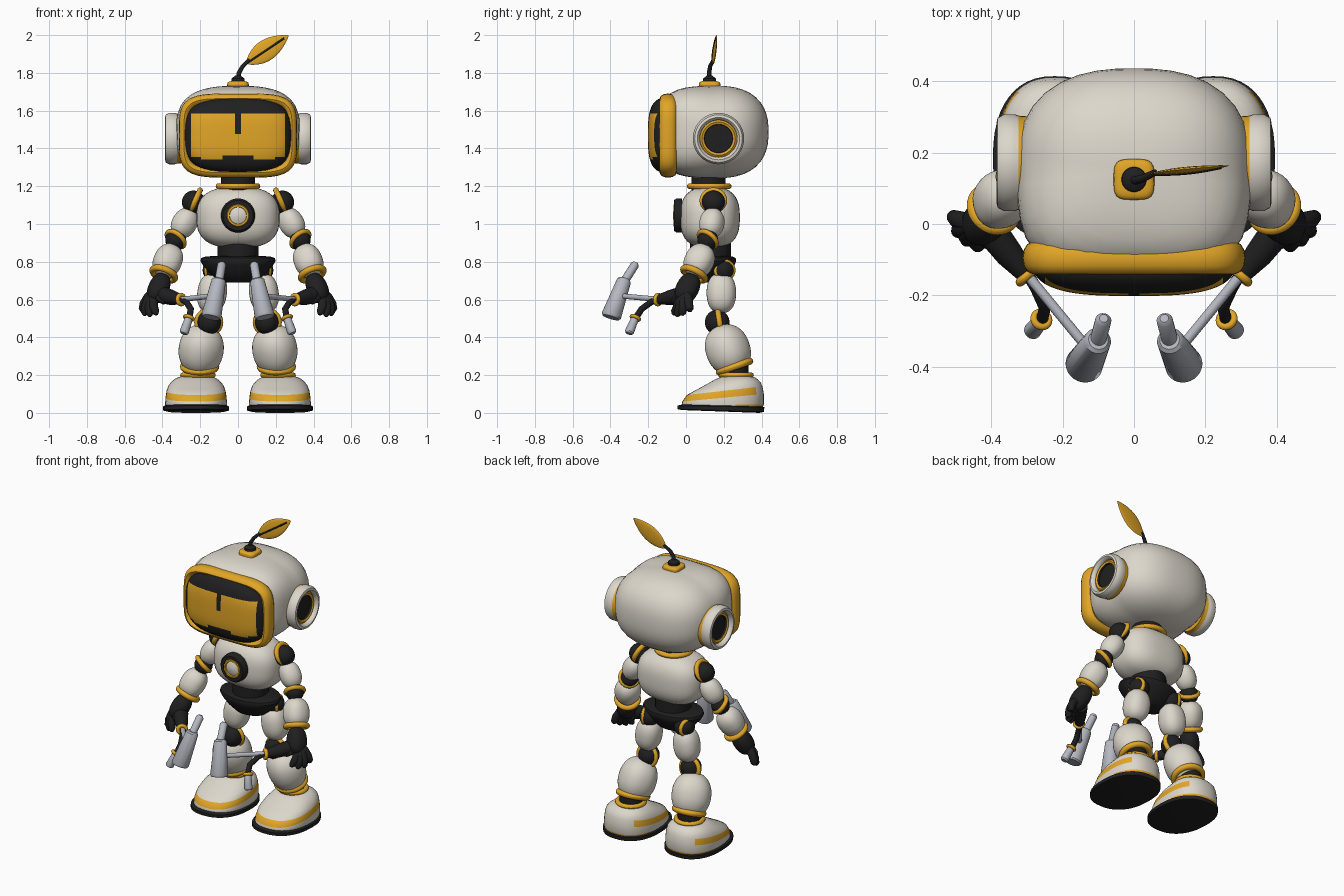
import bpy, bmesh, math
from mathutils import Vector as V

if "Cube" in bpy.data.objects:
    bpy.data.objects.remove(bpy.data.objects["Cube"])

COLOURS = {"shell_white": (0.72, 0.68, 0.60), "trim_gold": (0.76, 0.38, 0.02),
           "joint_black": (0.014, 0.014, 0.015), "tool_grey": (0.46, 0.48, 0.53)}
MATS = []
for label, rgb in COLOURS.items():
    m = bpy.data.materials.new(label)
    m.use_nodes = True
    m.diffuse_color = (*rgb, 1)
    m.node_tree.nodes["Principled BSDF"].inputs["Base Color"].default_value = (*rgb, 1)
    MATS.append(m)
WHITE, GOLD, BLACK, GREY = range(4)
TAU = math.tau


def finish(name, bm):
    bmesh.ops.recalc_face_normals(bm, faces=bm.faces[:])
    me = bpy.data.meshes.new(name)
    used = sorted({f.material_index for f in bm.faces})
    for f in bm.faces:
        f.smooth = True
        f.material_index = used.index(f.material_index)
    bm.to_mesh(me)
    bm.free()
    for i in used:
        me.materials.append(MATS[i])
    me.set_sharp_from_angle(angle=math.radians(40))
    ob = bpy.data.objects.new(name, me)
    bpy.context.scene.collection.objects.link(ob)
    return ob


def loft(name, rings, rule, closed=False):
    """Skin a list of rings; rule(band, centre) gives the colour."""
    bm = bmesh.new()
    rows = [[bm.verts.new(p) for p in ring] for ring in rings]
    n = len(rows[0])
    for i in range(len(rows) if closed else len(rows) - 1):
        a, b = rows[i], rows[(i + 1) % len(rows)]
        for j in range(n):
            k = (j + 1) % n
            f = bm.faces.new((a[j], a[k], b[k], b[j]))
            f.material_index = rule(i, f.calc_center_median())
    if not closed:
        bm.faces.new(rows[0]).material_index = rule(0, rows[0][0].co)
        bm.faces.new(rows[-1]).material_index = rule(len(rows) - 2, rows[-1][0].co)
    return finish(name, bm)


def lathe(name, profile, origin, axis, squash=1, n=40):
    """Turn (radius, height, colour) steps around an axis."""
    a = V(axis).normalized()
    ref = V((0, 0, 1)) if abs(a.y) > 0.9 else V((0, 1, 0))
    v = (ref - a * ref.dot(a)).normalized()
    u = v.cross(a)
    rings = [[V(origin) + a * h + (u * math.cos(t * TAU / n) + v * squash * math.sin(t * TAU / n)) * max(r, 0.001)
              for t in range(n)] for r, h, c in profile]
    return loft(name, rings, lambda i, c: profile[i + 1][2])


def torus(name, origin, axis, major, minor, mat=GOLD):
    prof = [(major + minor * math.cos(k * TAU / 14), minor * math.sin(k * TAU / 14), mat) for k in range(15)]
    return lathe(name, prof, origin, axis)


def ball(name, origin, radii, mat, power=2, axis=(0, 0, 1), front=0):
    """Ellipsoid, boxier with a higher power; front squares off the -y side."""
    bm = bmesh.new()
    bmesh.ops.create_uvsphere(bm, u_segments=40, v_segments=24, radius=1)
    turn = V((0, 0, 1)).rotation_difference(V(axis))
    for v in bm.verts:
        d = v.co.normalized()
        p = power + front * max(0, -d.y)
        d /= sum(abs(c) ** p for c in d) ** (1 / p)
        v.co = turn @ V((d[i] * radii[i] for i in range(3))) + V(origin)
    for f in bm.faces:
        f.material_index = mat
    return finish(name, bm)


def tube(name, pts, radii, mat, flat=1, side=(0, 1, 0), n=16):
    """Sweep an ellipse along points; flat scales it along side."""
    pts = [V(p) for p in pts]
    rings = []
    for i, p in enumerate(pts):
        t = (pts[min(i + 1, len(pts) - 1)] - pts[max(i - 1, 0)]).normalized()
        s = V(side) - t * V(side).dot(t)
        s.normalize()
        o = t.cross(s)
        rings.append([p + (s * flat * math.cos(k * TAU / n) + o * math.sin(k * TAU / n)) * radii[i] for k in range(n)])
    return loft(name, rings, lambda i, c: mat)


def spow(v, e):
    return math.copysign(abs(v) ** e, v)


# Head shell, visor rim and curved screen
ball("head", (0, 0.152, 1.487), (0.33, 0.285, 0.245), WHITE, 2.5, front=1.7)
rim = []
for k in range(72):
    c, s = math.cos(k * TAU / 72), math.sin(k * TAU / 72)
    mid = V((0.286 * spow(c, 0.42), -0.095, 1.468 + 0.196 * spow(s, 0.42)))
    out = V((c, 0, s))
    rim.append([mid + out * 0.027 * math.cos(q * TAU / 12) + V((0, 0.045 * math.sin(q * TAU / 12), 0)) for q in range(12)])
loft("visor_rim", rim, lambda i, c: GOLD, closed=True)


def screen_colour(x, z):
    x = abs(x)
    floor = 1.366 if x < 0.085 else 1.34 if x < 0.2 else 1.355
    slot = x < 0.015 and z > 1.475
    return GOLD if x < 0.253 and floor < z < 1.583 and not slot else BLACK


bm = bmesh.new()
bmesh.ops.create_grid(bm, x_segments=76, y_segments=56, size=1)
for v in bm.verts:
    f = 1 - abs(v.co.x) ** 3 - abs(v.co.y) ** 3
    v.co = V((v.co.x * 0.287, -0.09 - 0.112 * max(f, 0) ** (1 / 3), 1.47 + v.co.y * 0.2))
bmesh.ops.delete(bm, geom=[f for f in bm.faces if all(v.co.y > -0.0901 for v in f.verts)], context="FACES")
for f in bm.faces:
    c = f.calc_center_median()
    f.material_index = screen_colour(c.x, c.z)
finish("visor_screen", bm)

# Sprout on the crown
ball("sprout_base", (0, 0.125, 1.733), (0.057, 0.057, 0.024), GOLD, 4)
lathe("sprout_socket", [(0.036, 0, BLACK), (0.034, 0.025, BLACK), (0.015, 0.04, BLACK)], (0, 0.125, 1.745), (0, 0, 1))
tube("sprout_stem", [(0, 0.125, 1.76), (0.005, 0.122, 1.80), (0.025, 0.128, 1.835), (0.06, 0.145, 1.87)],
     [0.013, 0.012, 0.011, 0.009], BLACK)
base, tip = V((0.045, 0.14, 1.85)), V((0.266, 0.164, 1.998))
steps = [k / 20 for k in range(21)]
tube("leaf", [base.lerp(tip, t) for t in steps],
     [0.003 + 0.053 * math.sin(math.pi * t ** 0.9) ** 0.85 for t in steps], GOLD, flat=0.16)
tube("leaf_vein", [base.lerp(tip, t) + V((0, -0.008 * math.sin(math.pi * t), 0)) for t in steps[:19]], [0.005] * 19, BLACK)

# Neck, torso, chest dial, waist and pelvis
lathe("neck", [(0.09, 0, BLACK), (0.09, 0.11, BLACK)], (0, 0.12, 1.17), (0, 0, 1))
torus("collar", (0, 0.123, 1.2), (0, 0, 1), 0.102, 0.016)
ball("torso", (0, 0.127, 1.035), (0.22, 0.158, 0.162), WHITE, 2.7)
lathe("chest_dial", [(0.09, 0, BLACK), (0.09, 0.03, BLACK), (0.08, 0.043, BLACK), (0.06, 0.043, BLACK),
                     (0.06, 0.037, BLACK), (0.056, 0.046, GOLD), (0.046, 0.046, GOLD),
                     (0.044, 0.038, GOLD), (0.025, 0.046, WHITE), (0, 0.049, WHITE)], (0, -0.021, 1.045), (0, -1, 0))
lathe("waist", [(0.108, 0, BLACK), (0.108, 0.1, BLACK)], (0, 0.13, 0.8), (0, 0, 1))
lathe("pelvis", [(r, h, BLACK) for r, h in ((0.06, 0), (0.1, 0.01), (0.15, 0.05), (0.185, 0.09), (0.2, 0.115),
                                          (0.195, 0.13), (0.17, 0.138), (0.1, 0.142))],
      (0, 0.13, 0.69), (0, 0, 1), squash=0.68)


def foot_ring(zf, zb, yf, yb, hw, s):
    ring = []
    for k in range(48):
        c, d = math.cos(k * TAU / 48), math.sin(k * TAU / 48)
        t = (spow(d, 0.85) + 1) / 2
        ring.append(V((s * (0.222 + hw * spow(c, 0.85)), yf + (yb - yf) * t, zf + (zb - zf) * t)))
    return ring


SOLE = [(0.015, 0, -0.02, 0.39, 0.15), (0.02, 0.006, -0.045, 0.412, 0.174),
        (0.038, 0.03, -0.045, 0.415, 0.174), (0.045, 0.036, -0.02, 0.4, 0.16)]
FOOT = [(0.036, 0.028, -0.02, 0.405, 0.162), (0.044, 0.045, -0.022, 0.412, 0.164), (0.06, 0.1, -0.02, 0.412, 0.162),
        (0.095, 0.14, 0.005, 0.405, 0.156), (0.125, 0.162, 0.06, 0.395, 0.146), (0.155, 0.178, 0.115, 0.38, 0.128),
        (0.178, 0.19, 0.155, 0.36, 0.105), (0.19, 0.196, 0.185, 0.34, 0.078)]


def foot_colour(band, c):
    stripe = band == 2 and c.y < 0.37
    heel = band == 0 and c.y > 0.25
    return GOLD if stripe or heel else WHITE


for s, side in ((1, "left_"), (-1, "right_")):
    def P(x, y, z):
        return V((s * x, y, z))

    # Ear pods
    lathe(side + "ear", [(0.1, 0, GOLD), (0.13, 0.008, GOLD), (0.132, 0.034, GOLD), (0.136, 0.045, WHITE),
                         (0.136, 0.075, WHITE), (0.126, 0.093, WHITE), (0.112, 0.096, WHITE), (0.1, 0.085, WHITE),
                         (0.098, 0.07, WHITE), (0.088, 0.078, GOLD), (0.076, 0.072, GOLD),
                         (0.074, 0.06, BLACK), (0, 0.062, BLACK)], P(0.29, 0.172, 1.452), (s, 0, 0))

    # Arm
    ball(side + "shoulder", P(0.235, 0.145, 1.115), (0.062,) * 3, BLACK)
    torus(side + "shoulder_ring", P(0.225, 0.145, 1.125), P(1, 0, 0.45), 0.058, 0.015)
    ball(side + "upper_arm", P(0.283, 0.137, 1.005), (0.065, 0.064, 0.083), WHITE, 2.2, P(0.1, -0.03, -0.17))
    ball(side + "elbow", P(0.33, 0.115, 0.915), (0.055,) * 3, BLACK)
    torus(side + "elbow_ring", P(0.33, 0.115, 0.92), P(0.5, -0.5, -0.6), 0.053, 0.014)
    ball(side + "forearm", P(0.372, 0.07, 0.805), (0.077, 0.075, 0.092), WHITE, 2.3, P(0.07, -0.09, -0.18))
    torus(side + "cuff", P(0.393, 0.043, 0.735), P(0.07, -0.09, -0.18), 0.063, 0.017)

    # Hand with spread fingers and thumb
    ball(side + "palm", P(0.42, 0.008, 0.66), (0.06, 0.055, 0.085), BLACK, 2.3, P(0.08, -0.1, -0.2))
    tips = ((0.508, 0.022, 0.535), (0.494, -0.022, 0.515), (0.465, -0.05, 0.51), (0.43, -0.068, 0.52), (0.375, -0.07, 0.585))
    for i, t in enumerate(tips):
        root, end = P(0.435, 0, 0.65), P(*t)
        pts = [root.lerp(end, q) + P(0.018 * math.sin(math.pi * q), 0, 0) for q in (0, 0.35, 0.65, 0.9, 1)]
        tube(side + "finger_%d" % (i + 1), pts, [0.026, 0.026, 0.024, 0.02, 0.008], BLACK)

    # Mallet and its curved lever
    tube(side + "tool_grip", [P(0.40, -0.02, 0.625), P(0.35, -0.085, 0.61), P(0.30, -0.145, 0.6)], [0.045, 0.04, 0.026], BLACK)
    torus(side + "grip_ring", P(0.302, -0.148, 0.6), P(-0.18, -0.21, 0.02), 0.024, 0.012)
    tube(side + "mallet_handle", [P(0.31, -0.13, 0.6), P(0.125, -0.355, 0.62)], [0.014, 0.014], GREY)
    tube(side + "mallet_head", [P(0.142, -0.398, 0.505), P(0.14, -0.395, 0.515), P(0.102, -0.328, 0.70), P(0.1, -0.325, 0.71)],
         [0.046, 0.053, 0.038, 0.028], GREY, n=28)
    tube(side + "mallet_peg", [P(0.102, -0.33, 0.69), P(0.086, -0.27, 0.785), P(0.085, -0.265, 0.797)], [0.023, 0.023, 0.012], GREY)
    tube(side + "lever", [P(0.31, -0.12, 0.605), P(0.275, -0.18, 0.59), P(0.25, -0.235, 0.55), P(0.258, -0.268, 0.5)],
         [0.017] * 4, BLACK)
    torus(side + "lever_ring", P(0.26, -0.268, 0.503), P(0.03, -0.035, -0.08), 0.022, 0.01)
    tube(side + "lever_end", [P(0.26, -0.27, 0.5), P(0.285, -0.3, 0.428), P(0.288, -0.303, 0.42)], [0.021, 0.025, 0.018], GREY)

    # Leg
    ball(side + "hip", P(0.125, 0.195, 0.755), (0.062,) * 3, BLACK)
    torus(side + "hip_ring", P(0.15, 0.205, 0.755), P(1, 0.3, 0), 0.045, 0.014)
    ball(side + "thigh", P(0.137, 0.187, 0.635), (0.078, 0.078, 0.108), WHITE, 2.3, P(0.03, 0, -0.2))
    ball(side + "knee", P(0.152, 0.165, 0.48), (0.062, 0.065, 0.066), BLACK)
    torus(side + "knee_ring", P(0.155, 0.178, 0.48), P(0, 1, 0.15), 0.062, 0.015)
    ball(side + "shin", P(0.195, 0.222, 0.335), (0.118, 0.112, 0.135), WHITE, 2.2, P(0.03, 0.09, -0.25))
    lathe(side + "ankle", [(0.072, 0, BLACK), (0.072, 0.12, BLACK)], P(0.21, 0.26, 0.14), (0, 0, 1))
    torus(side + "shin_ring", P(0.203, 0.257, 0.245), (0, -0.35, 1), 0.085, 0.019)
    torus(side + "ankle_ring", P(0.212, 0.265, 0.2), (0, 0, 1), 0.08, 0.014)
    loft(side + "sole", [foot_ring(*row, s) for row in SOLE], lambda i, c: BLACK)
    loft(side + "foot", [foot_ring(*row, s) for row in FOOT], foot_colour)
